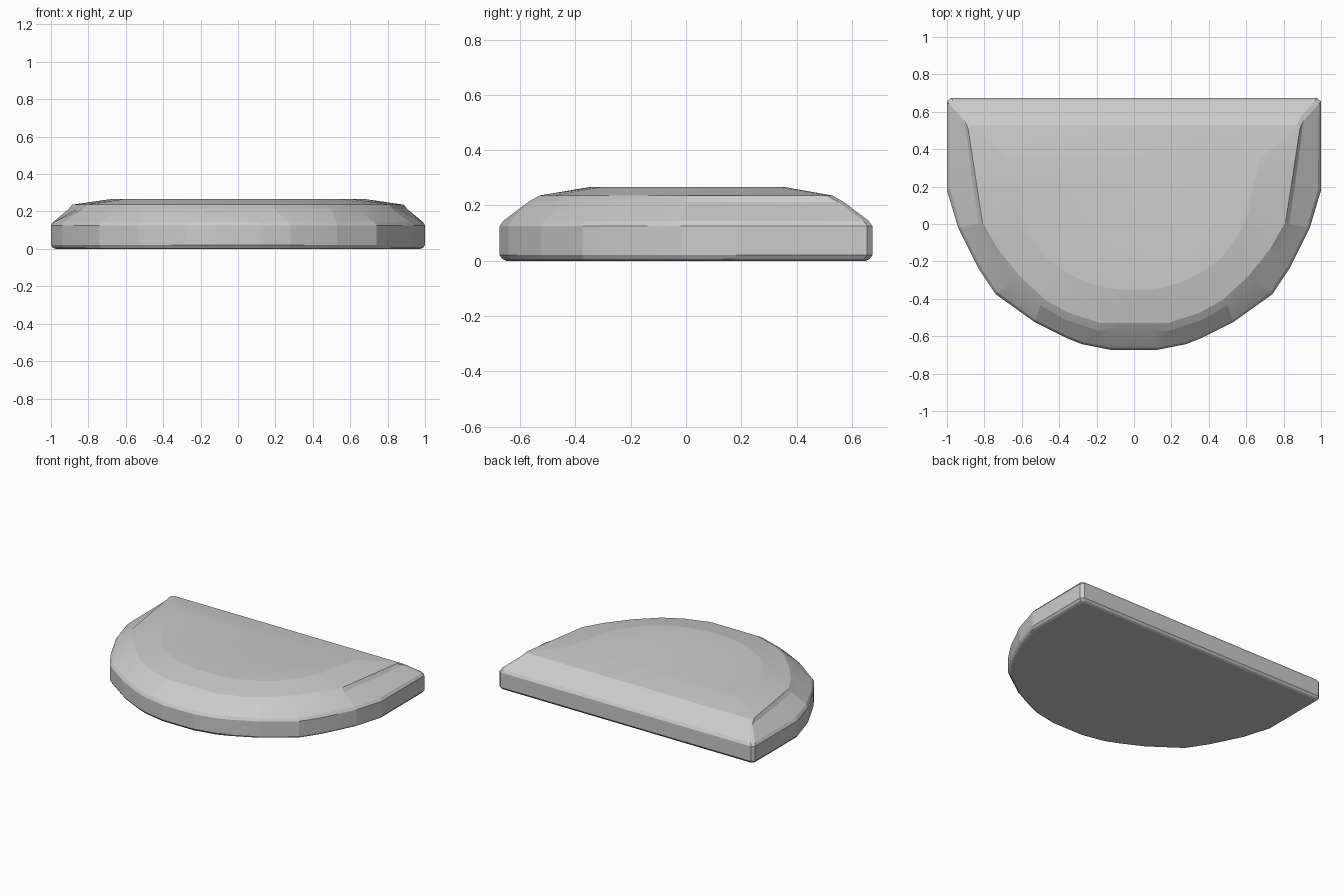
import bpy, bmesh

if "Cube" in bpy.data.objects:
    bpy.data.objects.remove(bpy.data.objects["Cube"])

# Right half of each D-shaped ring, from front centre to back corner
OUTER = [(.12, -.674), (.28, -.642), (.36, -.61), (.53, -.525), (.74, -.375),
         (.83, -.24), (.94, -.02), (1, .18), (1, .655), (.98, .674)]
SHOULDER = [(.10, -.57), (.19, -.57), (.37, -.51), (.50, -.435), (.64, -.305),
            (.755, -.15), (.83, 0), (.86, .20), (.905, .55), (.89, .57)]
RIM = [(.09, -.53), (.18, -.53), (.35, -.475), (.475, -.405), (.61, -.28),
       (.73, -.13), (.81, .01), (.84, .20), (.887, .51), (.87, .53)]
TOP = [(.07, -.352), (.14, -.342), (.26, -.31), (.36, -.26), (.46, -.19),
       (.55, -.07), (.61, .05), (.64, .20), (.68, .345), (.665, .36)]


def scaled(ring, sx, sy):
    return [(x * sx, y * sy) for x, y in ring]


def blend(a, b, t):
    return [(p[0] + (q[0] - p[0]) * t, p[1] + (q[1] - p[1]) * t) for p, q in zip(a, b)]


def loft(name, layers):
    """Mirror each half ring in x, join the rings and cap both ends."""
    bm = bmesh.new()
    rings = []
    for z, half in layers:
        full = half + [(-x, y) for x, y in reversed(half)]
        rings.append([bm.verts.new((x, y, z)) for x, y in full])
    n = len(rings[0])
    for a, b in zip(rings, rings[1:]):
        for i in range(n):
            j = (i + 1) % n
            bm.faces.new((a[i], a[j], b[j], b[i]))
    bm.faces.new(rings[0][::-1])
    bm.faces.new(rings[-1])
    bmesh.ops.recalc_face_normals(bm, faces=bm.faces)
    mesh = bpy.data.meshes.new(name)
    bm.to_mesh(mesh)
    bm.free()
    obj = bpy.data.objects.new(name, mesh)
    bpy.context.collection.objects.link(obj)
    return obj


# Half-round slab: bevelled foot, upright wall, sloped shoulder, shallow top
slab = loft("half_round_slab", [
    (0, scaled(OUTER, .975, .965)),
    (.006, scaled(OUTER, .99, .985)),
    (.02, OUTER),
    (.125, OUTER),
    (.144, blend(OUTER, SHOULDER, .12)),
    (.213, SHOULDER),
    (.236, RIM),
    (.266, TOP),
])

# Soften only the tiny bevels; facets stay visible
bpy.context.view_layer.objects.active = slab
slab.select_set(True)
bpy.ops.object.shade_smooth_by_angle(angle=.14)
